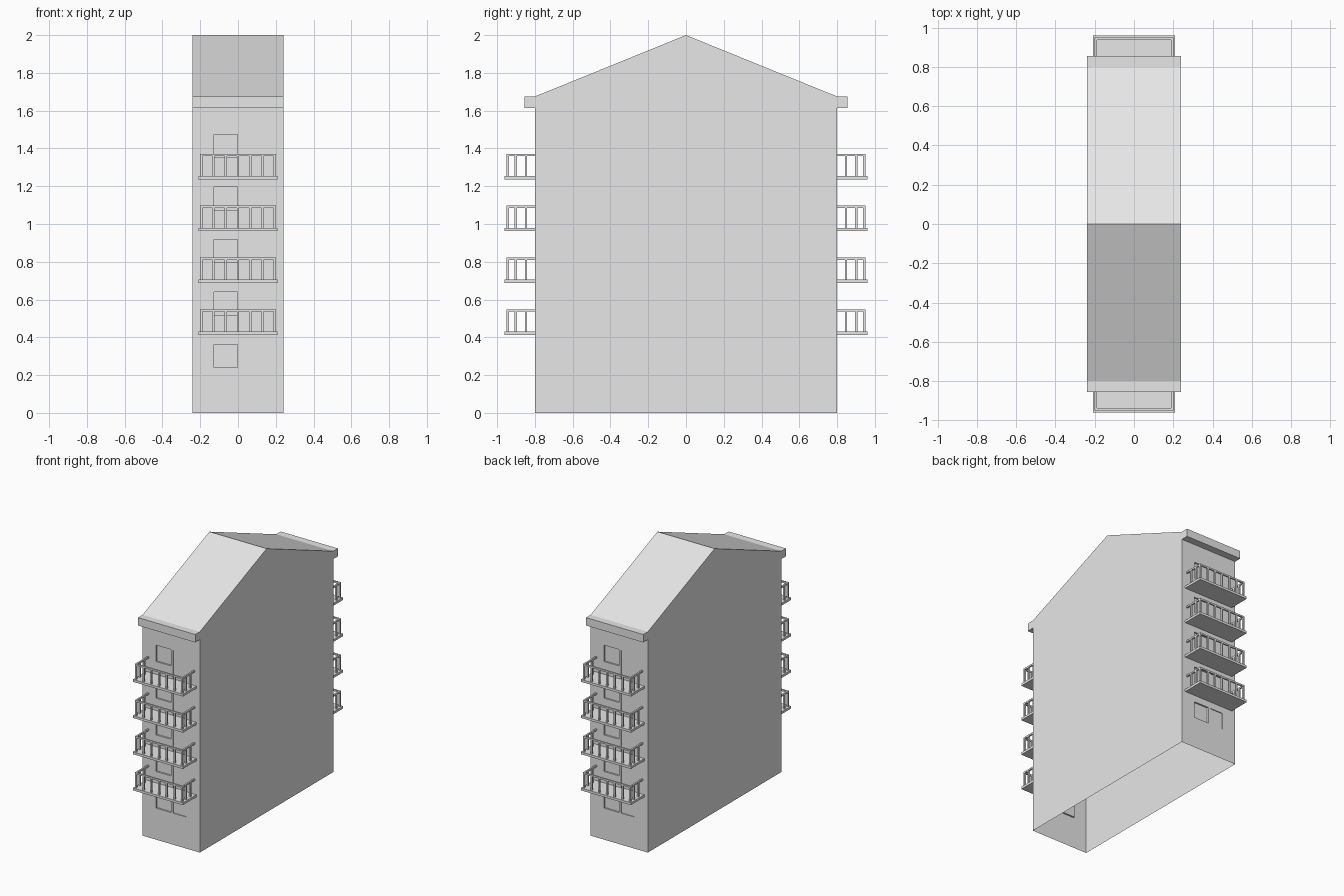
import bpy, bmesh
from math import pi
from mathutils import Vector

cube = bpy.data.objects.get("Cube")
if cube:
    bpy.data.objects.remove(cube, do_unlink=True)

plaster = bpy.data.materials.new("plain grey")
plaster.use_nodes = True
grey = (0.8, 0.8, 0.8, 1)
plaster.diffuse_color = grey
plaster.node_tree.nodes["Principled BSDF"].inputs["Base Color"].default_value = grey

HALF_W, HALF_D = 0.24, 0.80
EAVE, RIDGE = 1.675, 2.0
FLOOR, STOREY = 0.413, 0.2745      # first balcony underside, storey height
SLAB = 0.018


def finish(bm, name):
    mesh = bpy.data.meshes.new(name)
    bm.to_mesh(mesh)
    bm.free()
    mesh.materials.append(plaster)
    obj = bpy.data.objects.new(name, mesh)
    bpy.context.collection.objects.link(obj)
    return obj


def opposite(obj, name):
    """Same part turned round to the back of the building."""
    twin = bpy.data.objects.new(name, obj.data)
    twin.location.z = obj.location.z
    twin.rotation_euler.z = pi
    bpy.context.collection.objects.link(twin)


def face(bm, *pts):
    bm.faces.new([bm.verts.new(p) for p in pts])


def box(bm, lo, hi):
    lo, hi = Vector(lo), Vector(hi)
    verts = bmesh.ops.create_cube(bm, size=1)["verts"]
    bmesh.ops.scale(bm, vec=hi - lo, verts=verts)
    bmesh.ops.translate(bm, vec=(lo + hi) / 2, verts=verts)


# Side walls and roof: open-bottomed gabled shell
bm = bmesh.new()
gable = [(-HALF_D, 0), (HALF_D, 0), (HALF_D, EAVE), (0, RIDGE), (-HALF_D, EAVE)]
face(bm, *[(HALF_W, y, z) for y, z in gable])
face(bm, *[(-HALF_W, y, z) for y, z in reversed(gable)])
finish(bm, "side_walls")

bm = bmesh.new()
for s in (-1, 1):
    face(bm, (s * HALF_W, s * HALF_D, EAVE), (s * HALF_W, 0, RIDGE),
         (-s * HALF_W, 0, RIDGE), (-s * HALF_W, s * HALF_D, EAVE))
bmesh.ops.recalc_face_normals(bm, faces=bm.faces)
for f in bm.faces:
    if f.normal.z < 0:
        f.normal_flip()
finish(bm, "roof")

# Eaves
bm = bmesh.new()
box(bm, (-HALF_W, -0.855, 1.615), (HALF_W, -HALF_D, EAVE))
opposite(finish(bm, "front_eave"), "back_eave")

# End wall with recessed windows and balcony doors
bm = bmesh.new()
Y = -HALF_D


def wall_piece(x0, x1, z0, z1, y=Y):
    face(bm, (x0, y, z0), (x1, y, z0), (x1, y, z1), (x0, y, z1))


def recess(x0, x1, z0, z1, depth):
    b = Y + depth
    wall_piece(x0, x1, z0, z1, b)
    face(bm, (x0, Y, z0), (x1, Y, z0), (x1, b, z0), (x0, b, z0))
    face(bm, (x0, b, z1), (x1, b, z1), (x1, Y, z1), (x0, Y, z1))
    face(bm, (x0, Y, z0), (x0, b, z0), (x0, b, z1), (x0, Y, z1))
    face(bm, (x1, Y, z1), (x1, b, z1), (x1, b, z0), (x1, Y, z0))


def column(x0, x1, openings, depth):
    z = 0
    for low, high in openings:
        wall_piece(x0, x1, z, low)
        recess(x0, x1, low, high, depth)
        z = high
    wall_piece(x0, x1, z, EAVE)


tops = [0.363 + i * 0.278 for i in range(5)]
windows = [(t - 0.124, t) for t in tops]
doors = windows[:1] + [(FLOOR + SLAB + i * STOREY, tops[i + 1]) for i in range(4)]
column(-HALF_W, -0.127, [], 0)
column(-0.127, -0.002, windows, 0.012)
column(-0.002, 0.016, [], 0)
column(0.016, 0.125, doors, 0.006)
column(0.125, HALF_W, [], 0)
opposite(finish(bm, "front_wall"), "back_wall")


# Balconies: slab, posts and top rail
def balcony(name):
    bm = bmesh.new()
    t, top, x, y = 0.012, 0.135, 0.2, -0.95
    box(bm, (-0.21, -0.96, 0), (0.21, Y, SLAB))
    box(bm, (-x, y, top - t), (x, y + t, top))
    for i in range(7):
        c = -x + i * (2 * x - t) / 6
        box(bm, (c, y, SLAB), (c + t, y + t, top - t))
    for left in (-x, x - t):
        box(bm, (left, y + t, top - t), (left + t, Y, top))
        for py in (-0.907, -0.853):
            box(bm, (left, py, SLAB), (left + t, py + t, top - t))
    return finish(bm, name)


for i in range(4):
    b = balcony(f"front_balcony_{i + 1}")
    b.location.z = FLOOR + i * STOREY
    opposite(b, f"back_balcony_{i + 1}")
